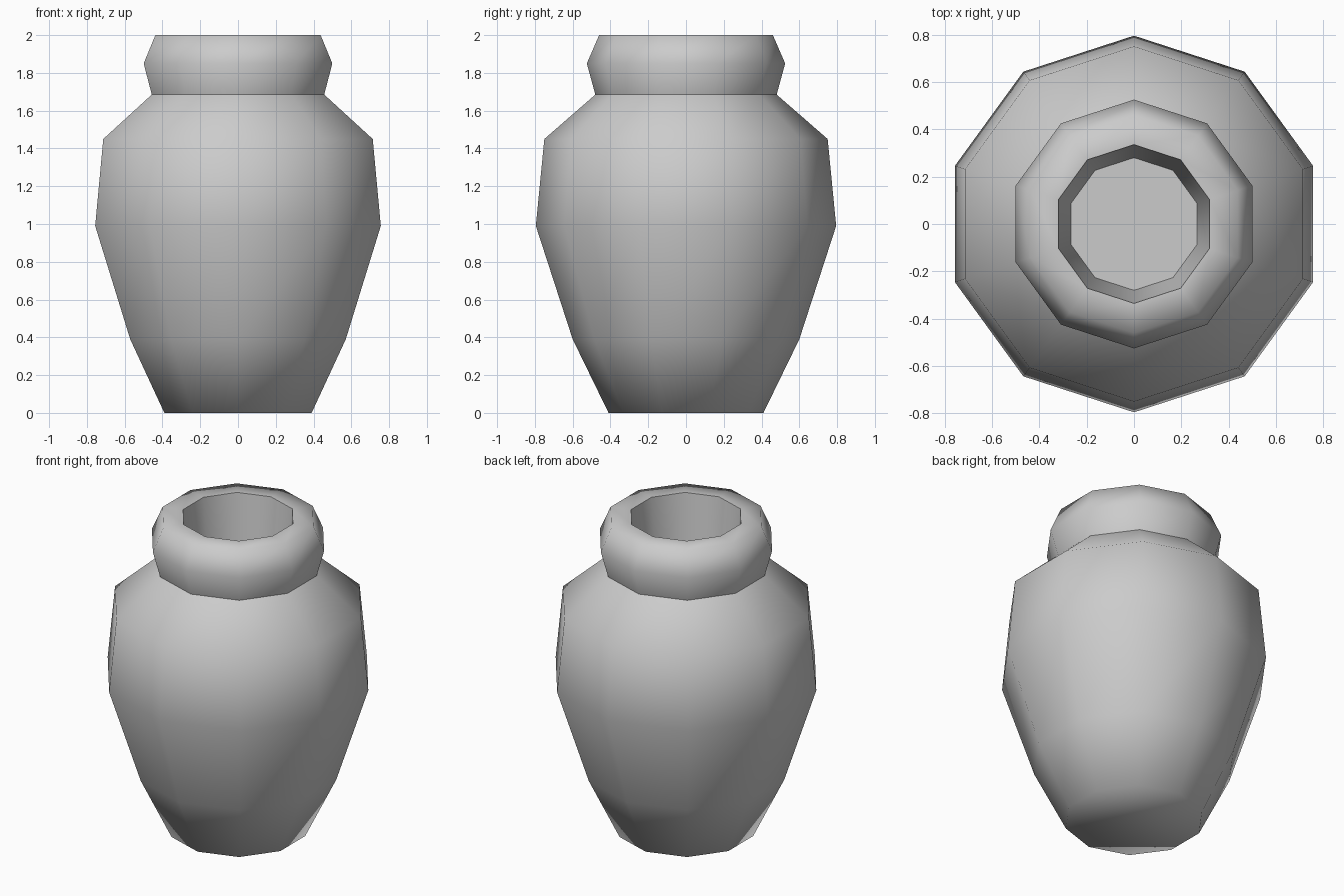
import bpy, bmesh, math

cube = bpy.data.objects.get("Cube")
if cube:
    bpy.data.objects.remove(cube, do_unlink=True)

SIDES = 10

# One plain clay colour
clay = bpy.data.materials.new("grey_clay")
clay.use_nodes = True
colour = (0.6, 0.6, 0.6, 1)
clay.diffuse_color = colour
clay.node_tree.nodes["Principled BSDF"].inputs["Base Color"].default_value = colour

# Profile from base to mouth floor: radius, height, sharp ring
profile = [
    (0.41, 0.0, False),    # base
    (0.60, 0.39, False),
    (0.795, 0.99, False),  # belly
    (0.75, 1.45, False),   # shoulder
    (0.48, 1.685, True),   # neck crease
    (0.525, 1.85, False),  # collar
    (0.46, 2.0, False),    # rim
    (0.335, 2.0, True),    # mouth edge
    (0.28, 1.5, True),     # mouth floor
]

# Lathe the profile, with a corner facing front and back
bm = bmesh.new()
rings = []
for radius, height, _ in profile:
    ring = []
    for i in range(SIDES):
        a = math.pi / 2 + math.tau * i / SIDES
        ring.append(bm.verts.new((radius * math.cos(a), radius * math.sin(a), height)))
    rings.append(ring)
for low, high in zip(rings, rings[1:]):
    for i in range(SIDES):
        j = (i + 1) % SIDES
        bm.faces.new((low[i], low[j], high[j], high[i]))

# Close the base and the mouth floor
bm.faces.new(rings[0][::-1])
bm.faces.new(rings[-1])

# Smooth shading, with sharp rings at the creases
for face in bm.faces:
    face.smooth = True
for ring, (_, _, sharp) in zip(rings, profile):
    for i in range(SIDES):
        bm.edges.get((ring[i], ring[(i + 1) % SIDES])).smooth = not sharp

mesh = bpy.data.meshes.new("jar")
bm.to_mesh(mesh)
bm.free()
mesh.materials.append(clay)
bpy.context.collection.objects.link(bpy.data.objects.new("jar", mesh))
